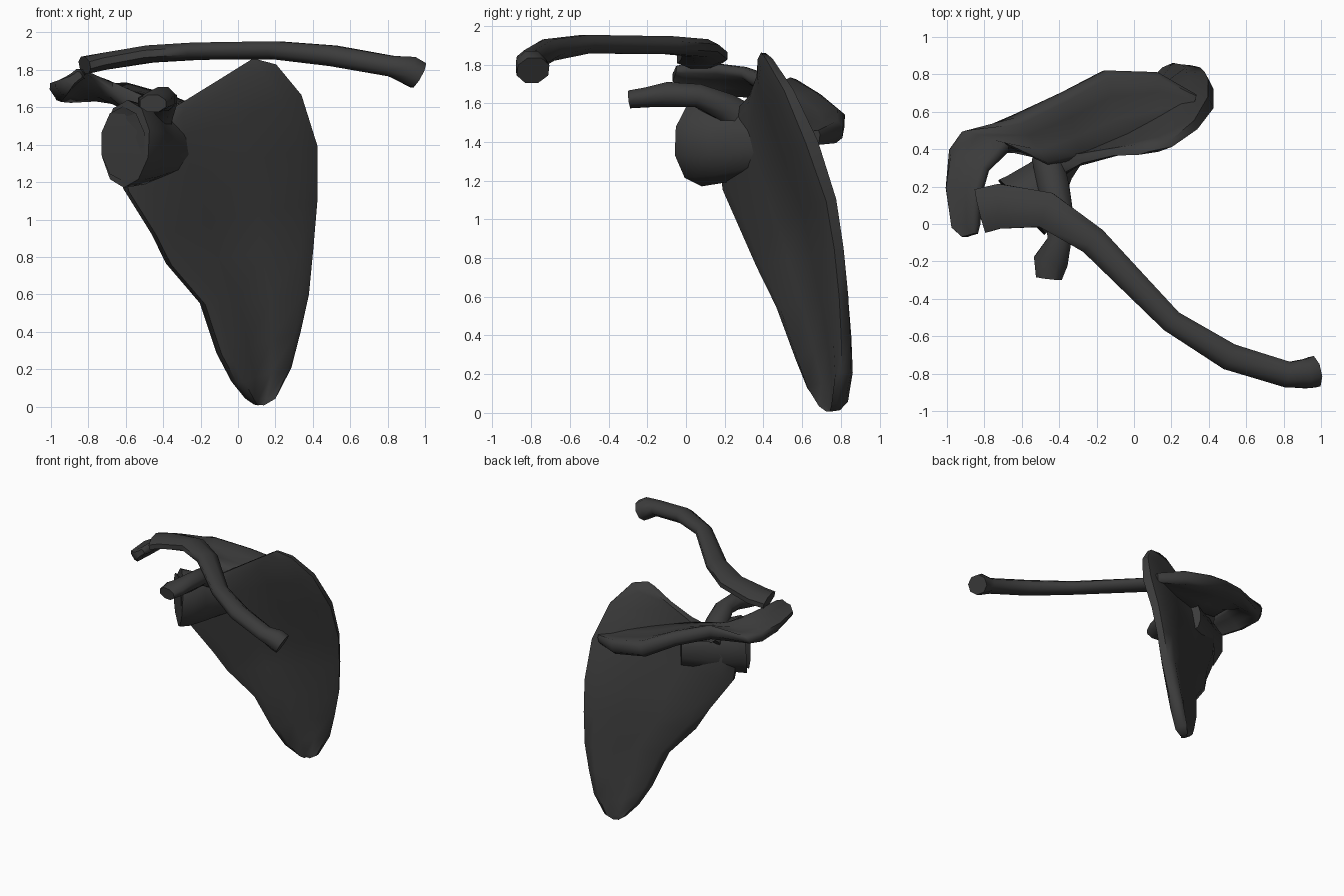
import bpy
import bmesh
import math
from mathutils import Vector

if "Cube" in bpy.data.objects:
    bpy.data.objects.remove(bpy.data.objects["Cube"], do_unlink=True)

bone = bpy.data.materials.new("dark_grey_bone")
bone.use_nodes = True
colour = (0.045, 0.045, 0.045, 1)
bone.diffuse_color = colour
bone.node_tree.nodes["Principled BSDF"].inputs["Base Color"].default_value = colour


def loft(name, rings):
    """Skin a list of closed rings and cap both ends."""
    bm = bmesh.new()
    loops = [[bm.verts.new(p) for p in ring] for ring in rings]
    n = len(loops[0])
    for low, high in zip(loops, loops[1:]):
        for i in range(n):
            j = (i + 1) % n
            bm.faces.new((low[i], low[j], high[j], high[i]))
    bm.faces.new(loops[0])
    bm.faces.new(loops[-1])
    bmesh.ops.recalc_face_normals(bm, faces=bm.faces)
    mesh = bpy.data.meshes.new(name)
    bm.to_mesh(mesh)
    bm.free()
    mesh.materials.append(bone)
    obj = bpy.data.objects.new(name, mesh)
    bpy.context.collection.objects.link(obj)
    bpy.ops.object.select_all(action="DESELECT")
    obj.select_set(True)
    bpy.context.view_layer.objects.active = obj
    bpy.ops.object.shade_smooth_by_angle(angle=math.radians(60))


def heading(points, i):
    return (points[min(i + 1, len(points) - 1)] - points[max(i - 1, 0)]).normalized()


def plate(name, rows, middle, bow):
    """Plate across rows of (edge a, edge b, half thickness a, half thickness b)."""
    rows = [(Vector(a), Vector(b), ta, tb) for a, b, ta, tb in rows]
    mids = [(a + b) / 2 for a, b, _, _ in rows]
    rings = []
    for i, (a, b, ta, tb) in enumerate(rows):
        normal = (b - a).cross(heading(mids, i)).normalized()
        front, back = [], []
        for t, k in ((0, .5), (.1, 1), (.35, middle), (.65, middle), (.9, 1), (1, .5)):
            half = k * (ta + (tb - ta) * t)
            centre = a.lerp(b, t) + normal * bow * (b - a).length * 4 * t * (1 - t)
            front.append(centre + normal * half)
            back.append(centre - normal * half)
        rings.append(front + back[::-1])
    loft(name, rings)


def tube(name, stations, sides=8):
    """Oval tube through (point, half width, half height)."""
    points = [Vector(s[0]) for s in stations]
    rings = []
    for i, (_, width, height) in enumerate(stations):
        ahead = heading(points, i)
        side = ahead.cross(Vector((0, 0, 1))).normalized()
        up = side.cross(ahead)
        angles = [math.tau * (k + .5) / sides for k in range(sides)]
        rings.append([points[i] + side * width * math.cos(t) + up * height * math.sin(t)
                      for t in angles])
    loft(name, rings)


# Broad triangular blade, lateral edge to medial edge, from the lower tip up
plate("shoulder_blade", [
    ((.09, .75, .01), (.13, .77, .01), .03, .03),
    ((.05, .72, .04), (.19, .80, .05), .05, .05),
    ((-.02, .65, .13), (.27, .83, .21), .055, .055),
    ((-.10, .59, .28), (.32, .825, .40), .055, .055),
    ((-.19, .49, .55), (.365, .815, .60), .055, .055),
    ((-.37, .39, .76), (.39, .79, .85), .06, .055),
    ((-.45, .32, .92), (.41, .75, 1.10), .06, .06),
    ((-.60, .22, 1.16), (.41, .65, 1.40), .07, .07),
    ((-.62, .21, 1.32), (.33, .53, 1.67), .08, .05),
    ((-.56, .25, 1.43), (.20, .43, 1.83), .08, .035),
    ((-.47, .29, 1.52), (.08, .40, 1.86), .06, .025),
], middle=.55, bow=-.04)

# Ridge across the back, sweeping out and forward over the joint
plate("spine_and_acromion", [
    ((.30, .58, 1.44), (.33, .69, 1.42), .03, .04),
    ((.14, .50, 1.47), (.12, .81, 1.45), .05, .06),
    ((-.10, .41, 1.51), (-.16, .82, 1.51), .06, .065),
    ((-.30, .35, 1.54), (-.38, .70, 1.62), .07, .055),
    ((-.47, .33, 1.56), (-.63, .58, 1.70), .08, .05),
    ((-.67, .40, 1.71), (-.92, .48, 1.66), .05, .05),
    ((-.78, .29, 1.77), (-.98, .39, 1.66), .03, .05),
    ((-.82, .16, 1.79), (-.99, .19, 1.67), .03, .06),
    ((-.83, .00, 1.79), (-.96, -.02, 1.69), .03, .05),
    ((-.84, -.05, 1.78), (-.91, -.07, 1.73), .02, .03),
], middle=.85, bow=0)

# Shallow socket on a flared neck that melts into the blade
tube("shoulder_socket", [
    ((-.26, .44, 1.39), .05, .12),
    ((-.40, .31, 1.39), .10, .17),
    ((-.49, .21, 1.39), .15, .20),
    ((-.55, .13, 1.40), .19, .225),
    ((-.60, .09, 1.405), .20, .235),
    ((-.615, .075, 1.405), .17, .20),
    ((-.595, .095, 1.405), .08, .10),
], sides=10)

# Hooked process in front of the socket
tube("coracoid_process", [
    ((-.46, .34, 1.47), .09, .11),
    ((-.43, .20, 1.58), .09, .08),
    ((-.395, .06, 1.64), .075, .065),
    ((-.40, -.09, 1.645), .07, .07),
    ((-.445, -.20, 1.63), .10, .055),
    ((-.455, -.29, 1.62), .075, .05),
])

# Long S-shaped strut
tube("collar_bone", [
    ((-.82, .07, 1.825), .13, .05),
    ((-.72, .095, 1.845), .13, .05),
    ((-.47, .075, 1.885), .105, .05),
    ((-.22, -.09, 1.90), .085, .05),
    ((.20, -.52, 1.905), .067, .052),
    ((.51, -.71, 1.875), .078, .06),
    ((.82, -.805, 1.82), .075, .06),
    ((.92, -.80, 1.795), .085, .085),
    ((.965, -.79, 1.77), .09, .08),
])
